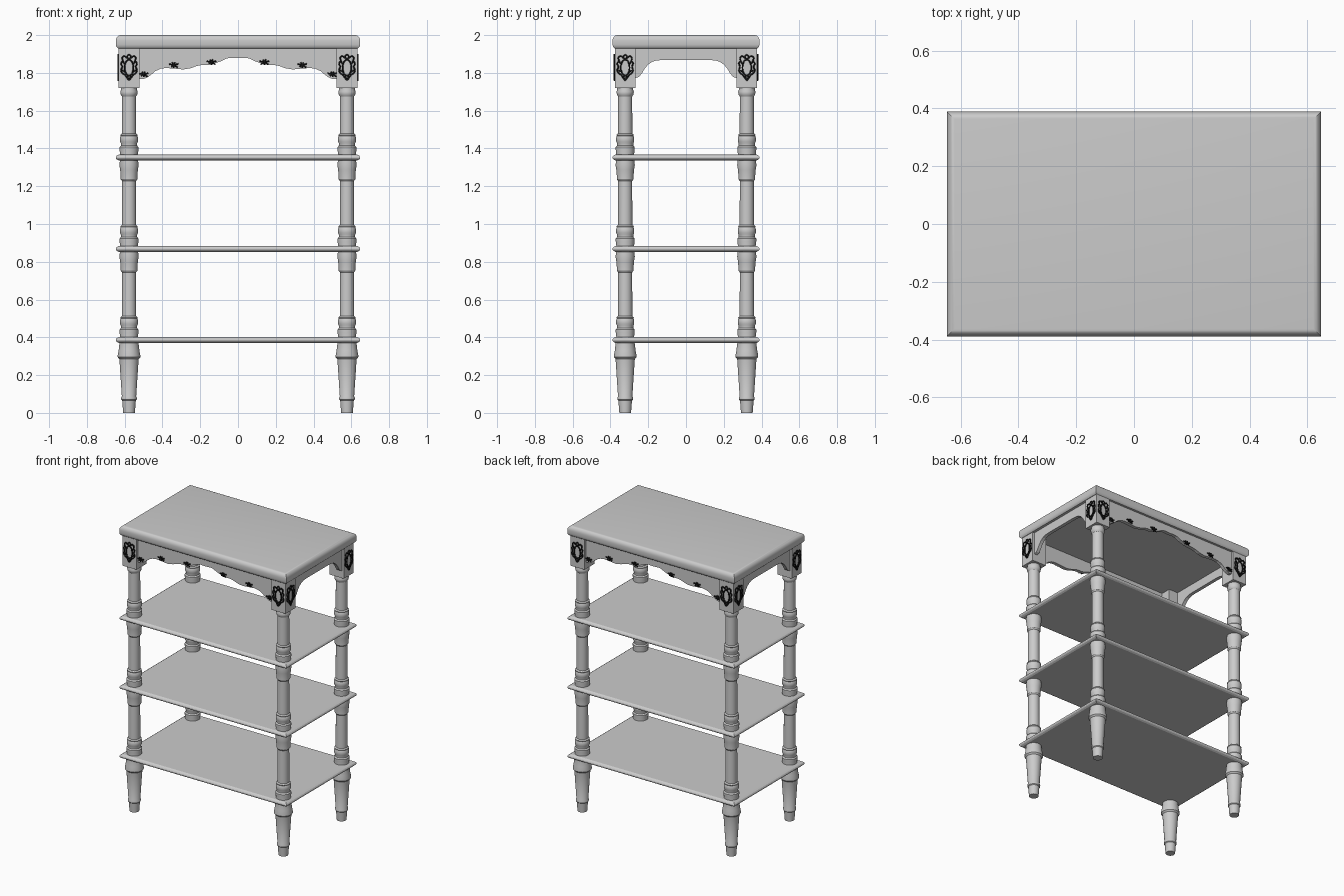
import bpy, bmesh
from math import cos, sin, pi
from mathutils import Matrix, Vector

cube = bpy.data.objects.get("Cube")
if cube:
    bpy.data.objects.remove(cube)


def material(name, value):
    m = bpy.data.materials.new(name)
    m.use_nodes = True
    col = (value, value, value, 1)
    m.diffuse_color = col
    m.node_tree.nodes["Principled BSDF"].inputs["Base Color"].default_value = col
    return m


GREY = material("pale grey paint", 0.6)
BLACK = material("black ornament", 0.008)
LEG_X, LEG_Y, HALF = 0.577, 0.322, 0.055
SHELVES = [0.386, 0.868, 1.352]


def add_object(name, data, mat, matrix=Matrix()):
    ob = bpy.data.objects.new(name, data)
    bpy.context.collection.objects.link(ob)
    if not data.materials:
        data.materials.append(mat)
    ob.matrix_world = matrix
    return ob


def loft(name, rings):
    """Skin a stack of closed rings and cap both ends."""
    bm = bmesh.new()
    loops = [[bm.verts.new(p) for p in ring] for ring in rings]
    n = len(loops[0])
    for a, b in zip(loops, loops[1:]):
        for i in range(n):
            j = (i + 1) % n
            bm.faces.new((a[i], a[j], b[j], b[i]))
    bm.faces.new(loops[0][::-1])
    bm.faces.new(loops[-1])
    bmesh.ops.recalc_face_normals(bm, faces=bm.faces)
    me = bpy.data.meshes.new(name)
    bm.to_mesh(me)
    bm.free()
    return me


def smooth(ob, angle):
    bpy.ops.object.select_all(action="DESELECT")
    ob.select_set(True)
    bpy.context.view_layer.objects.active = ob
    bpy.ops.object.shade_smooth_by_angle(angle=angle)


def slab(name, hx, hy, profile):
    """Rectangular board with a moulded edge; profile is (inset, z)."""
    rings = [[(sx * (hx - i), sy * (hy - i), z)
              for sx, sy in ((-1, -1), (1, -1), (1, 1), (-1, 1))] for i, z in profile]
    return add_object(name, loft(name, rings), GREY)


# Top board with rounded upper edge
edge = [(0.012, 1.93), (0.003, 1.938), (0, 1.95)]
edge += [(0.026 * (1 - cos(t * pi / 12)), 1.97 + 0.03 * sin(t * pi / 12)) for t in range(7)]
smooth(slab("top_board", 0.647, 0.389, edge), 0.6)

# Shelves with a thin beaded edge
for k, s in enumerate(SHELVES):
    slab(f"shelf_{k + 1}", 0.647, 0.389,
         [(0.014, s - 0.015), (0.004, s - 0.009), (0, s - 0.003), (0, s + 0.003),
          (0.004, s + 0.009), (0.014, s + 0.015)])

# Turned legs: profile is (radius, z)
turning = [(0.031, 0), (0.036, 0.065), (0.041, 0.07), (0.042, 0.08), (0.038, 0.088),
           (0.050, 0.27), (0.051, 0.285), (0.060, 0.295), (0.060, 0.305), (0.055, 0.33)]
above = [(0.047, 0.015), (0.050, 0.04), (0.050, 0.055), (0.043, 0.063), (0.043, 0.075),
         (0.048, 0.085), (0.048, 0.105), (0.044, 0.115), (0.046, 0.12), (0.038, 0.127)]
below = [(0.037, -0.125), (0.044, -0.115), (0.044, -0.10), (0.047, -0.065),
         (0.051, -0.04), (0.048, -0.015)]
for k, s in enumerate(SHELVES):
    if k:
        turning += [(r, s + z) for r, z in below]
    turning += [(r, s + z) for r, z in above]
turning += [(0.037, 1.675), (0.044, 1.685), (0.046, 1.70), (0.042, 1.71), (0.042, 1.722)]
SIDES = 32
leg_mesh = loft("leg", [[(r * cos(2 * pi * i / SIDES), r * sin(2 * pi * i / SIDES), z)
                         for i in range(SIDES)] for r, z in turning])
block_mesh = loft("corner_block", [[(sx * HALF, sy * HALF, z) for sx, sy in
                  ((-1, -1), (1, -1), (1, 1), (-1, 1))] for z in (1.72, 1.932)])


def strokes(name, lines, depth):
    """Raised line work drawn in the local xz plane."""
    cu = bpy.data.curves.new(name, "CURVE")
    cu.dimensions = "3D"
    cu.bevel_depth = depth
    cu.bevel_resolution = 1
    cu.resolution_u = 3
    cu.use_fill_caps = True
    for pts, closed in lines:
        sp = cu.splines.new("BEZIER")
        sp.bezier_points.add(len(pts) - 1)
        for bp, (u, w) in zip(sp.bezier_points, pts):
            bp.co = (u, 0, w)
            bp.handle_left_type = bp.handle_right_type = "AUTO"
        sp.use_cyclic_u = closed
    return cu


# Cartouche: oval ring, side scrolls, crown and drop
half_lines = [
    [(0.010, 0.050), (0.024, 0.060), (0.036, 0.052), (0.033, 0.036), (0.042, 0.022),
     (0.036, 0.004), (0.042, -0.014), (0.034, -0.030), (0.022, -0.038), (0.012, -0.052),
     (0, -0.068)],
    [(0.024, 0.020), (0.033, 0.036)],
    [(0.022, -0.022), (0.036, -0.014)],
    [(0, 0.044), (0.010, 0.056), (0, 0.070)],
    [(0, -0.042), (0.010, -0.050), (0, -0.058)],
]
oval = [(0.023 * cos(i * pi / 6), 0.042 * sin(i * pi / 6)) for i in range(12)]
cartouche = strokes("cartouche", [(oval, True)] + [
    ([(m * u, w) for u, w in line], False) for line in half_lines for m in (-1, 1)], 0.0045)

# Flower sprig: radiating petals
petals = []
for i in range(7):
    a = 2 * pi * i / 7 + 0.25
    r = 0.026 if i % 3 == 0 else 0.018
    petals.append(([(0, 0), (r * cos(a), 0.85 * r * sin(a))], False))
sprig = strokes("flower_sprig", petals, 0.0045)

# Corners: leg, block and ornaments on both outward faces
for sx, side in ((-1, "right"), (1, "left")):
    for sy, end in ((-1, "front"), (1, "back")):
        tag = f"{end}_{side}"
        place = Matrix.Translation((sx * LEG_X, sy * LEG_Y, 0))
        smooth(add_object("leg_" + tag, leg_mesh, GREY, place), 0.6)
        add_object("corner_block_" + tag, block_mesh, GREY, place)
        for d, turn in (((0, sy), 0 if sy < 0 else pi), ((sx, 0), sx * pi / 2)):
            pos = Vector((sx * LEG_X + d[0] * (HALF + 0.002),
                          sy * LEG_Y + d[1] * (HALF + 0.002), 1.828))
            add_object("cartouche_" + tag, cartouche, BLACK,
                       Matrix.Translation(pos) @ Matrix.Rotation(turn, 4, "Z"))


def apron(name, half_edge, matrix):
    """Board with a shaped lower edge, mirrored about its middle."""
    edge = [(-u, z) for u, z in half_edge[::-1]] + [p for p in half_edge if p[0] > 0]
    w = half_edge[-1][0]
    outline = edge + [(w, 1.932), (-w, 1.932)]
    me = loft(name, [[(u, y, z) for u, z in outline] for y in (-0.012, 0.012)])
    return add_object(name, me, GREY, matrix)


long_edge = [(0.01, 1.878), (0.04, 1.880), (0.06, 1.876), (0.09, 1.862), (0.13, 1.848),
             (0.16, 1.842), (0.19, 1.842), (0.22, 1.836), (0.25, 1.825), (0.29, 1.818),
             (0.33, 1.822), (0.38, 1.826), (0.41, 1.822), (0.44, 1.808), (0.46, 1.790),
             (0.48, 1.776), (0.50, 1.768), (0.53, 1.768)]
short_edge = [(0.12, 1.868), (0.155, 1.866), (0.18, 1.858), (0.20, 1.844), (0.218, 1.824),
              (0.232, 1.800), (0.248, 1.780), (0.275, 1.768)]
sprigs = [(0.50, 1.793), (0.34, 1.842), (0.14, 1.857)]

# Aprons on four sides, with sprigs on the long ones
for name, turn in (("front", 0), ("back", pi)):
    rot = Matrix.Rotation(turn, 4, "Z")
    apron("apron_" + name, long_edge, rot @ Matrix.Translation((0, -LEG_Y - 0.028, 0)))
    for u, z in sprigs:
        for m in (-1, 1):
            add_object("flower_sprig_" + name, sprig, BLACK,
                       rot @ Matrix.Translation((m * u, -LEG_Y - 0.042, z)))
for name, turn in (("left", pi / 2), ("right", -pi / 2)):
    apron("apron_" + name, short_edge,
          Matrix.Rotation(turn, 4, "Z") @ Matrix.Translation((0, -LEG_X - 0.028, 0)))
